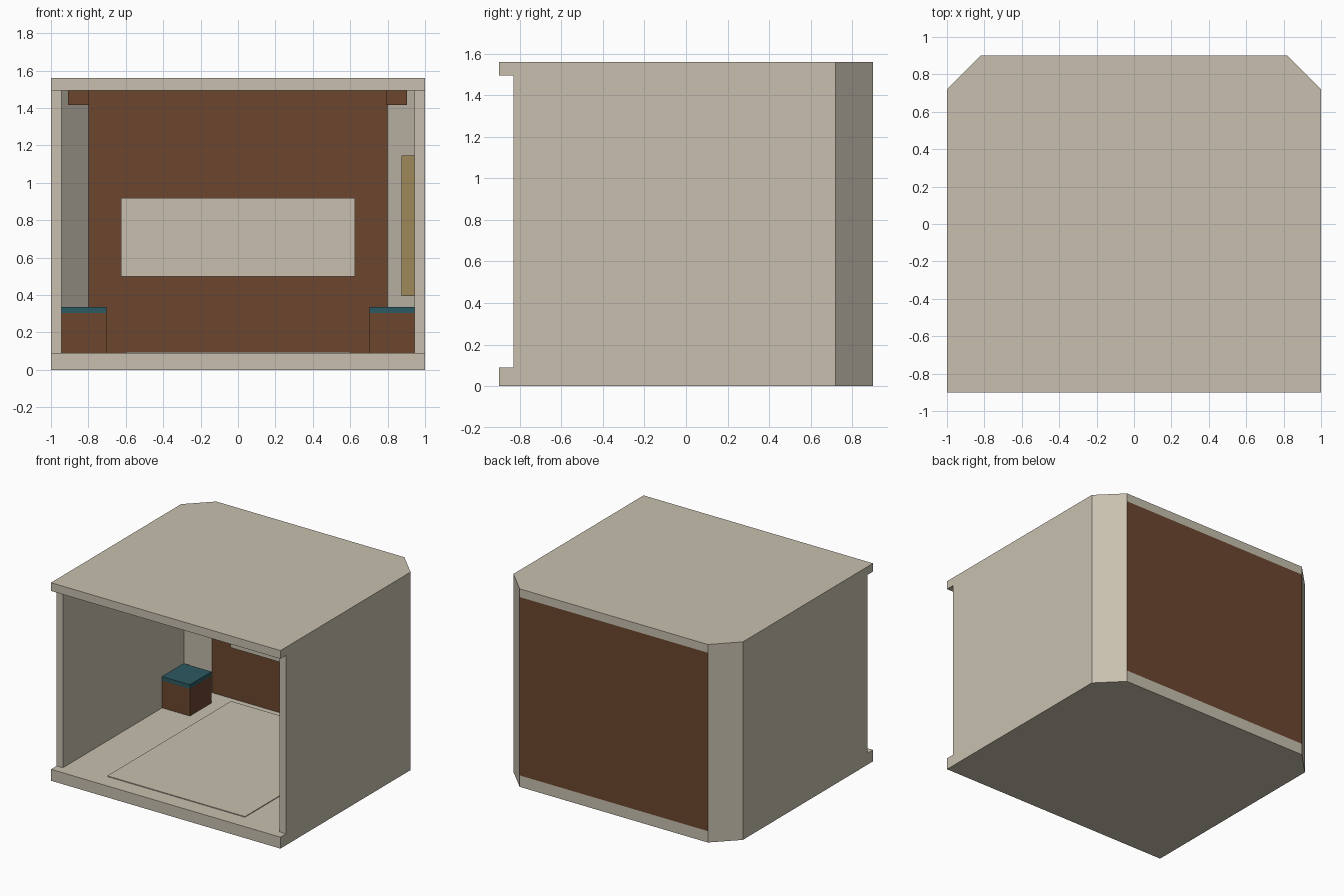
import bpy, bmesh

if "Cube" in bpy.data.objects:
    bpy.data.objects.remove(bpy.data.objects["Cube"])


def material(name, rgb):
    def lin(c):
        c /= 255
        return c / 12.92 if c <= 0.04045 else ((c + 0.055) / 1.055) ** 2.4
    m = bpy.data.materials.new(name)
    m.diffuse_color = (*[lin(c) for c in rgb], 1)
    m.use_nodes = True
    m.node_tree.nodes["Principled BSDF"].inputs["Base Color"].default_value = m.diffuse_color
    return m


BEIGE = material("beige_plaster", (200, 192, 175))
BROWN = material("brown_wood", (108, 70, 47))
TEAL = material("teal_cushion", (44, 90, 98))
GOLD = material("gold_board", (157, 136, 89))


def prism(name, outline, z0, z1, mat):
    """Extrude a plan outline from z0 to z1."""
    bm = bmesh.new()
    low = [bm.verts.new((x, y, z0)) for x, y in outline]
    high = [bm.verts.new((x, y, z1)) for x, y in outline]
    n = len(outline)
    bm.faces.new(low)
    bm.faces.new(high)
    for i in range(n):
        j = (i + 1) % n
        bm.faces.new((low[i], low[j], high[j], high[i]))
    bmesh.ops.recalc_face_normals(bm, faces=bm.faces)
    me = bpy.data.meshes.new(name)
    bm.to_mesh(me)
    bm.free()
    me.materials.append(mat)
    ob = bpy.data.objects.new(name, me)
    bpy.context.collection.objects.link(ob)
    return ob


def box(name, x0, x1, y0, y1, z0, z1, mat):
    return prism(name, [(x0, y0), (x1, y0), (x1, y1), (x0, y1)], z0, z1, mat)


FLOOR, CEIL, TOP = 0.09, 1.495, 1.56

# floor and ceiling slabs with cut back corners
slab = [(-1, -0.9), (1, -0.9), (1, 0.72), (0.82, 0.9), (-0.82, 0.9), (-1, 0.72)]
prism("floor_slab", slab, 0, FLOOR, BEIGE)
prism("ceiling_slab", slab, CEIL, TOP, BEIGE)

# wooden back wall and the pale panel mounted on it
prism("back_wall", [(-0.8, 0.82), (0.8, 0.82), (0.82, 0.9), (-0.82, 0.9)], FLOOR, CEIL, BROWN)
box("back_panel", -0.625, 0.625, 0.8, 0.82, 0.5, 0.92, BEIGE)

# side walls with angled corner, and corner stools with cushions
for s, side in ((-1, "left"), (1, "right")):
    wall = [(1, -0.83), (1, 0.72), (0.82, 0.9), (0.8, 0.82), (0.945, 0.675), (0.945, -0.83)]
    prism(side + "_wall", [(s * x, y) for x, y in wall], FLOOR, CEIL, BEIGE)
    x0, x1 = sorted((s * 0.703, s * 0.945))
    box(side + "_stool", x0, x1, 0.405, 0.675, FLOOR, 0.305, BROWN)
    box(side + "_cushion", x0, x1, 0.405, 0.675, 0.305, 0.337, TEAL)

# ceiling rails
for name, x0 in (("left_rail", -0.91), ("right_rail", 0.79)):
    box(name, x0, x0 + 0.113, -0.7, 0.675, 1.415, CEIL, BROWN)

# board on the right wall and thin floor mat
box("wall_board", 0.873, 0.945, -0.4, 0.35, 0.395, 1.145, GOLD)
box("floor_mat", -0.6, 0.6, -0.77, 0.77, FLOOR, 0.096, BEIGE)
